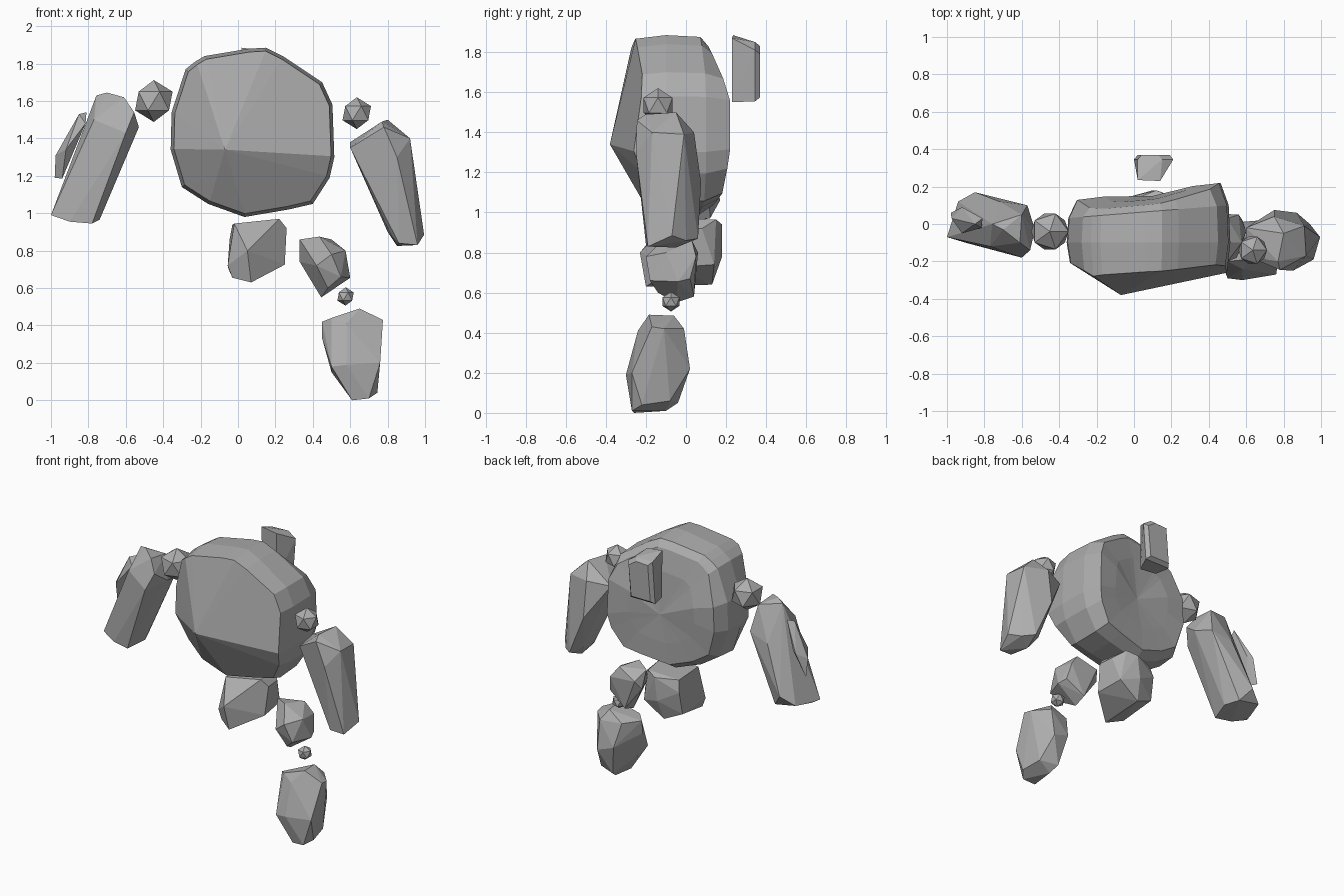
import bpy, bmesh, math

stone = bpy.data.materials.new("grey stone")
stone.diffuse_color = (0.42, 0.42, 0.42, 1)


def finish(bm, name):
    bmesh.ops.recalc_face_normals(bm, faces=bm.faces[:])
    me = bpy.data.meshes.new(name)
    bm.to_mesh(me)
    bm.free()
    me.materials.append(stone)
    ob = bpy.data.objects.new(name, me)
    bpy.context.collection.objects.link(ob)
    return ob


def rock(name, pts):
    """Faceted boulder: convex hull of its corner points."""
    bm = bmesh.new()
    for p in pts:
        bm.verts.new(p)
    bmesh.ops.convex_hull(bm, input=bm.verts[:])
    loose = [v for v in bm.verts if not v.link_faces]
    bmesh.ops.delete(bm, geom=loose, context='VERTS')
    bmesh.ops.dissolve_limit(bm, angle_limit=math.radians(6),
                             verts=bm.verts[:], edges=bm.edges[:])
    return finish(bm, name)


def joint(name, centre, r):
    """Small icosahedron pebble."""
    bm = bmesh.new()
    bmesh.ops.create_icosphere(bm, subdivisions=1, radius=r)
    bmesh.ops.translate(bm, verts=bm.verts[:], vec=centre)
    return finish(bm, name)


# Torso: round outline lofted from front to back, blunt five-sided point in front
outline = [(-.23, 1.81), (-.18, 1.84), (.06, 1.88), (.15, 1.885), (.24, 1.84),
           (.45, 1.70), (.505, 1.58), (.515, 1.30), (.49, 1.19), (.40, 1.05),
           (.27, 1.02), (.035, .98), (-.16, 1.05), (-.30, 1.14), (-.36, 1.34),
           (-.355, 1.54), (-.28, 1.77)]
cx, cz = .08, 1.43
apex = (-.07, -.38, 1.34)
# offsets from the apex to the ends of its five ridges
ridges = [(-.16, .11, .50), (.22, .12, .49), (.58, .12, -.05),
          (0, .18, -.34), (-.29, .18, .01)]


def front_depth(x, z):
    dx, dz = x - apex[0], z - apex[2]
    for p, q in zip(ridges, ridges[1:] + ridges[:1]):
        det = p[0] * q[2] - p[2] * q[0]
        a = (dx * q[2] - dz * q[0]) / det
        b = (p[0] * dz - p[2] * dx) / det
        if a >= -1e-6 and b >= -1e-6:
            return apex[1] + a * p[1] + b * q[1]
    return -.22


def back_depth(x, z):
    return .18 + .13 * x - (.25 * (z - 1.48) if z > 1.48 else .12 * (1.48 - z))


layers = [(.96, front_depth),
          (1.0, lambda x, z: -.10),
          (.98, lambda x, z: .06 + .08 * x),
          (.88, back_depth),
          (.55, lambda x, z: back_depth(x, z) - .01)]
bm = bmesh.new()
rings = []
for s, depth in layers:
    ring = []
    for x, z in outline:
        px, pz = cx + (x - cx) * s, cz + (z - cz) * s
        ring.append(bm.verts.new((px, depth(px, pz), pz)))
    rings.append(ring)
n = len(outline)
for a, b in zip(rings, rings[1:]):
    for i in range(n):
        bm.faces.new((a[i], a[(i + 1) % n], b[(i + 1) % n], b[i]))
for ring, tip in ((rings[0], apex), (rings[-1], (.10, .15, 1.38))):
    t = bm.verts.new(tip)
    for i in range(n):
        bm.faces.new((ring[i], ring[(i + 1) % n], t))
bmesh.ops.dissolve_limit(bm, angle_limit=math.radians(7),
                         verts=bm.verts[:], edges=bm.edges[:])
finish(bm, "torso")

# Arms
rock("left_arm", [
    (.60, -.17, 1.35), (.60, -.02, 1.38), (.77, -.2, 1.49), (.80, -.05, 1.5),
    (.92, -.17, 1.40), (.91, -.01, 1.39), (.75, .04, 1.40), (.78, -.245, 1.46),
    (.82, -.15, .88), (.80, 0, .90), (.86, -.2, .84), (.96, -.19, .83),
    (.995, -.07, .885), (.94, 0, .86), (.87, .06, .87), (.85, -.05, .825),
    (.85, -.25, 1.3), (.75, .075, 1.15)])
rock("right_arm", [
    (-.757, 0, 1.63), (-.70, -.03, 1.645), (-.61, -.1, 1.62), (-.60, .05, 1.6),
    (-.555, -.14, 1.54), (-.53, -.03, 1.46), (-.57, .1, 1.42), (-.60, -.18, 1.43),
    (-.81, .02, 1.47), (-.72, .12, 1.38), (-.77, -.12, 1.50), (-.74, .02, .965),
    (-.78, -.12, .945), (-.90, -.1, .955), (-1.0, -.07, .99), (-.98, -.01, .985),
    (-.94, .12, 1.0), (-.85, .17, 1.06), (-.78, .12, .97)])
rock("arm_shard", [
    (-.85, 0, 1.53), (-.81, .03, 1.54), (-.815, -.02, 1.48), (-.94, 0, 1.185),
    (-.98, .06, 1.19), (-.975, .03, 1.31), (-.92, -.05, 1.34), (-.92, .09, 1.35),
    (-.885, .07, 1.36)])

# Pelvis, thigh and foot
rock("pelvis", [
    (-.02, -.11, .945), (-.03, .12, .94), (.22, -.06, .97), (.19, .15, .965),
    (.26, -.03, .92), (.25, .08, .92), (.12, .18, .94), (.25, -.06, .725),
    (.23, .14, .74), (.07, -.2, .63), (-.03, -.14, .655), (.08, .13, .64),
    (-.055, -.14, .72), (-.045, .14, .86), (-.05, .11, .70), (.05, -.23, .80),
    (.10, .18, .78)])
rock("thigh", [
    (.33, -.03, .86), (.33, .02, .74), (.435, -.1, .875), (.50, .03, .86),
    (.575, -.1, .80), (.56, .05, .78), (.60, -.04, .655), (.445, -.05, .55),
    (.45, .04, .58), (.42, -.18, .72), (.50, -.2, .78), (.55, -.18, .66),
    (.48, -.14, .60), (.58, .02, .67), (.36, .06, .80)])
rock("foot", [
    (.45, -.15, .42), (.50, -.2, .44), (.65, -.185, .49), (.64, -.06, .485),
    (.775, -.17, .43), (.77, -.11, .42), (.68, -.01, .42), (.53, -.04, .42),
    (.58, -.24, .41), (.45, -.16, .33), (.50, -.17, .15), (.50, -.29, .18),
    (.61, -.26, 0), (.70, -.27, .01), (.745, -.22, .04), (.72, -.08, .06),
    (.62, -.1, .01), (.76, -.27, .20), (.58, -.3, .19), (.68, .02, .22),
    (.56, .01, .26), (.60, -.04, .05)])

# Floating slab behind the back
slab = [(.02, .24, 1.555), (.14, .23, 1.55), (.14, .23, 1.87), (.02, .235, 1.885)]
for y, grow in ((.345, .02), (.37, 0)):
    slab += [(x + (grow if x > .1 else -grow), y, z + (grow if z > 1.7 else -grow))
             for x, z in ((.02, 1.575), (.17, 1.575), (.19, 1.79), (.13, 1.83),
                          (.04, 1.825))]
rock("back_slab", slab)

# Floating pebbles at shoulders and ankle
joint("right_shoulder", (-.45, -.04, 1.60), .112)
joint("left_shoulder", (.635, -.14, 1.535), .085)
joint("ankle", (.575, -.075, .555), .049)
